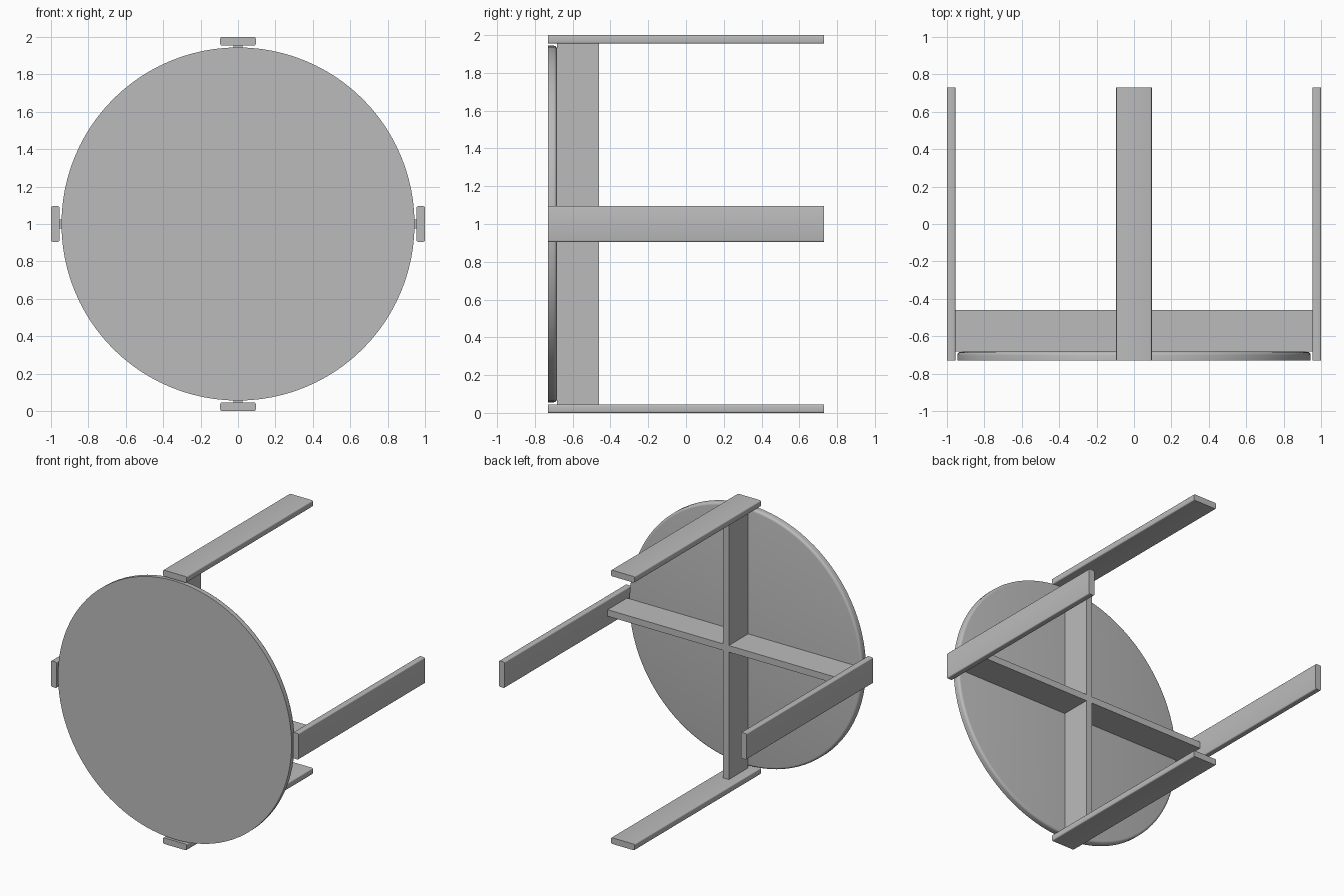
import bpy, bmesh, math
from mathutils import Matrix, Vector

cube = bpy.data.objects.get("Cube")
if cube:
    bpy.data.objects.remove(cube, do_unlink=True)

grey = bpy.data.materials.new("plain grey")
grey.use_nodes = True
colour = (0.5, 0.5, 0.5, 1)
grey.diffuse_color = colour
grey.node_tree.nodes["Principled BSDF"].inputs["Base Color"].default_value = colour

FRONT, BACK = -0.73, 0.73
TOP_BACK = -0.683
RAIL_BACK = -0.46
CENTRE = Vector((0, 0, 1))


def finish(name, bm):
    bmesh.ops.recalc_face_normals(bm, faces=bm.faces)
    mesh = bpy.data.meshes.new(name)
    bm.to_mesh(mesh)
    bm.free()
    mesh.materials.append(grey)
    obj = bpy.data.objects.new(name, mesh)
    obj.location = CENTRE
    bpy.context.collection.objects.link(obj)
    bpy.context.view_layer.objects.active = obj
    bpy.ops.object.select_all(action="DESELECT")
    obj.select_set(True)
    bpy.ops.object.shade_smooth_by_angle(angle=math.radians(35))
    return obj


def extrude_profile(points, y0, y1):
    """Prism with an x-z outline, running from y0 to y1."""
    bm = bmesh.new()
    face = bm.faces.new([bm.verts.new((x, y0, z)) for x, z in points])
    grown = bmesh.ops.extrude_face_region(bm, geom=[face])
    moved = [v for v in grown["geom"] if isinstance(v, bmesh.types.BMVert)]
    bmesh.ops.translate(bm, verts=moved, vec=(0, y1 - y0, 0))
    return bm


# Round top, with the rim softened on the leg side
sides = 96
circle = [(0.944 * math.cos(math.tau * i / sides), 0.944 * math.sin(math.tau * i / sides))
          for i in range(sides)]
bm = extrude_profile(circle, FRONT, TOP_BACK)
rim = [e for e in bm.edges if all(abs(v.co.y - TOP_BACK) < 1e-4 for v in e.verts)]
bmesh.ops.bevel(bm, geom=rim, offset=0.018, segments=4, profile=0.5, affect="EDGES")
finish("round_top", bm)

# Crossed rails under the top
half, reach = 0.024, 0.957
arm = [(half, half), (reach, half), (reach, -half)]
cross = []
for i in range(4):
    turn = Matrix.Rotation(-i * math.pi / 2, 2)
    cross += [tuple(turn @ Vector(p)) for p in arm]
finish("cross_rails", extrude_profile(cross, TOP_BACK, RAIL_BACK))

# Four flat legs with softened long edges
inner, outer, width = 0.955, 1.0, 0.095
for i, name in enumerate(("left_leg", "upper_leg", "right_leg", "lower_leg")):
    bm = extrude_profile([(inner, -width), (outer, -width), (outer, width), (inner, width)],
                         FRONT, BACK)
    long_edges = [e for e in bm.edges if abs(e.verts[0].co.y - e.verts[1].co.y) > 1]
    bmesh.ops.bevel(bm, geom=long_edges, offset=0.008, segments=3, profile=0.5, affect="EDGES")
    bmesh.ops.rotate(bm, verts=bm.verts, cent=(0, 0, 0),
                     matrix=Matrix.Rotation(-i * math.pi / 2, 3, "Y"))
    finish(name, bm)
